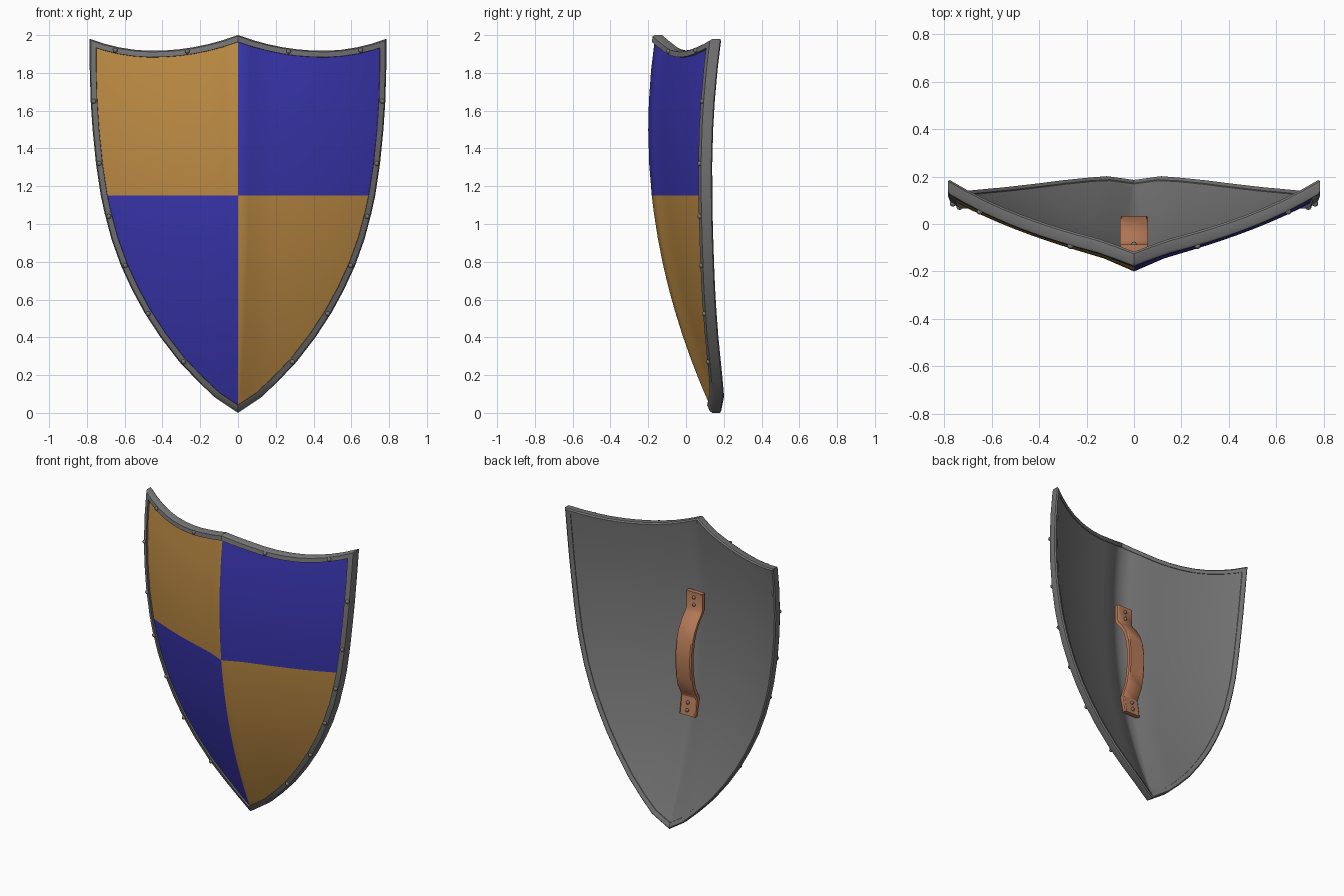
import bpy, bmesh, math
from mathutils import Vector

cube = bpy.data.objects.get("Cube")
if cube:
    bpy.data.objects.remove(cube)


def material(name, rgb):
    m = bpy.data.materials.new(name)
    m.use_nodes = True
    m.diffuse_color = (*rgb, 1)
    m.node_tree.nodes["Principled BSDF"].inputs["Base Color"].default_value = (*rgb, 1)
    return m


STEEL = material("grey steel", (0.18, 0.18, 0.18))
GOLD = material("ochre paint", (0.53, 0.27, 0.06))
BLUE = material("blue paint", (0.043, 0.038, 0.44))
LEATHER = material("tan leather", (0.48, 0.2, 0.1))

HALF, CORNER, SPLIT = 0.785, 1.98, 1.153
# Right edge from the bottom tip to the upper corner (x, z)
SIDE = [(0, 0), (.12, .08), (.21, .165), (.31, .27), (.41, .40), (.495, .53), (.56, .65),
        (.62, .78), (.67, .92), (.707, 1.06), (.727, SPLIT), (.752, 1.32), (.77, 1.5),
        (.78, 1.65), (HALF, 1.82), (HALF, CORNER)]


def surface(x, z):
    """Depth of the curved shield front."""
    x = abs(x)
    t = x / HALF
    sweep = 0.29 * (0.75 * t + 0.25 * t ** 3) + 0.02 * min(1, x / 0.13)
    return -0.2 + 0.153 * (z - 1.5) ** 2 + sweep


def top(x):
    """Height of the scalloped upper edge."""
    d = abs(x) - 0.45
    return 1.917 + (0.41 if d < 0 else 0.56) * d * d


def finish(name, bm, mats, angle):
    me = bpy.data.meshes.new(name)
    bm.to_mesh(me)
    bm.free()
    for m in mats:
        me.materials.append(m)
    ob = bpy.data.objects.new(name, me)
    bpy.context.collection.objects.link(ob)
    bpy.ops.object.select_all(action='DESELECT')
    ob.select_set(True)
    bpy.context.view_layer.objects.active = ob
    bpy.ops.object.shade_smooth_by_angle(angle=math.radians(angle))
    return ob


def panel(name, offset, mats, cols=24):
    """Curved sheet filling the outline, tucked under the rim."""
    bm = bmesh.new()
    rows = []
    for w, h in SIDE:
        row = []
        for i in range(cols + 1):
            x = w * (2 * i / cols - 1)
            blend = max(0, (h - SPLIT) / (CORNER - SPLIT))
            z = h + (top(x) - CORNER) * blend
            x, z = x * 0.975, 1 + (z - 1) * 0.98
            row.append(bm.verts.new((x, surface(x, z) + offset, z)))
        rows.append(row)
    for a, b in zip(rows, rows[1:]):
        for i in range(cols):
            bm.faces.new((a[i], a[i + 1], b[i + 1], b[i]))
    bmesh.ops.remove_doubles(bm, verts=bm.verts, dist=1e-4)
    if len(mats) > 1:
        # Quartered paint
        for f in bm.faces:
            c = f.calc_center_median()
            f.material_index = int((c.x > 0) == (c.z > 1.15))
    else:
        bmesh.ops.reverse_faces(bm, faces=bm.faces)
    return finish(name, bm, mats, 60)


panel("painted_front", 0, [GOLD, BLUE])
panel("steel_back", 0.042, [STEEL])

# Rim: a bevelled section swept round the outline
upper = [(x, top(x)) for x in (HALF * (1 - i / 10) for i in range(1, 11))]
half = SIDE + upper
loop = [Vector(p) for p in half + [(-x, z) for x, z in reversed(half[1:-1])]]
SECTION = [(.006, -.014), (.034, -.014), (.036, .01), (.032, .046), (.008, .046),
           (0, .036), (0, -.004)]


def inward(a, b):
    d = (b - a).normalized()
    return Vector((-d.y, d.x))


bm = bmesh.new()
rings = []
for i, p in enumerate(loop):
    n1 = inward(loop[i - 1], p)
    n2 = inward(p, loop[(i + 1) % len(loop)])
    miter = (n1 + n2) / (1 + n1.dot(n2))
    ring = []
    for inset, dy in SECTION:
        q = p + miter * inset
        ring.append(bm.verts.new((q.x, surface(q.x, q.y) + dy, q.y)))
    rings.append(ring)
for i, a in enumerate(rings):
    b = rings[(i + 1) % len(rings)]
    for j in range(len(SECTION)):
        k = (j + 1) % len(SECTION)
        bm.faces.new((a[j], a[k], b[k], b[j]))
bmesh.ops.recalc_face_normals(bm, faces=bm.faces)
finish("rim", bm, [STEEL], 35)


def rivets(name, points, radius):
    bm = bmesh.new()
    for p in points:
        geo = bmesh.ops.create_uvsphere(bm, u_segments=10, v_segments=6, radius=radius)
        bmesh.ops.translate(bm, verts=geo["verts"], vec=p)
    finish(name, bm, [STEEL], 60)


# Rivets along the rim
spots = [(.65, 1.92), (.268, 1.915), (.764, 1.65), (.735, 1.32), (.684, 1.04),
         (.597, .78), (.476, .525), (.288, .27)]
rivets("rim_rivets", [(s * x, surface(x, z) - 0.016, z) for x, z in spots for s in (-1, 1)], 0.013)

# Leather hand strap: flat tabs joined by a bowed grip (y, z)
PATH = [(-.1, 1.51), (-.1, 1.40), (-.085, 1.375), (-.05, 1.335), (-.015, 1.28), (.008, 1.21),
        (.02, 1.13), (.02, 1.05), (.012, .97), (-.004, .90), (-.03, .85), (-.045, .82), (-.025, .70)]
bm = bmesh.new()
rings = []
for y, z in PATH:
    corners = ((-.06, -.016), (.06, -.016), (.06, .008), (.052, .014), (-.052, .014), (-.06, .008))
    rings.append([bm.verts.new((x, y + dy, z)) for x, dy in corners])
for a, b in zip(rings, rings[1:]):
    for j in range(len(a)):
        k = (j + 1) % len(a)
        bm.faces.new((a[j], a[k], b[k], b[j]))
bm.faces.new(rings[0])
bm.faces.new(rings[-1])
bmesh.ops.recalc_face_normals(bm, faces=bm.faces)
finish("hand_strap", bm, [LEATHER], 35)

# Pairs of rivets on the strap tabs
rivets("strap_rivets", [(0, -.086, 1.475), (0, -.086, 1.425), (0, -.02, .785), (0, -.012, .735)], 0.012)
